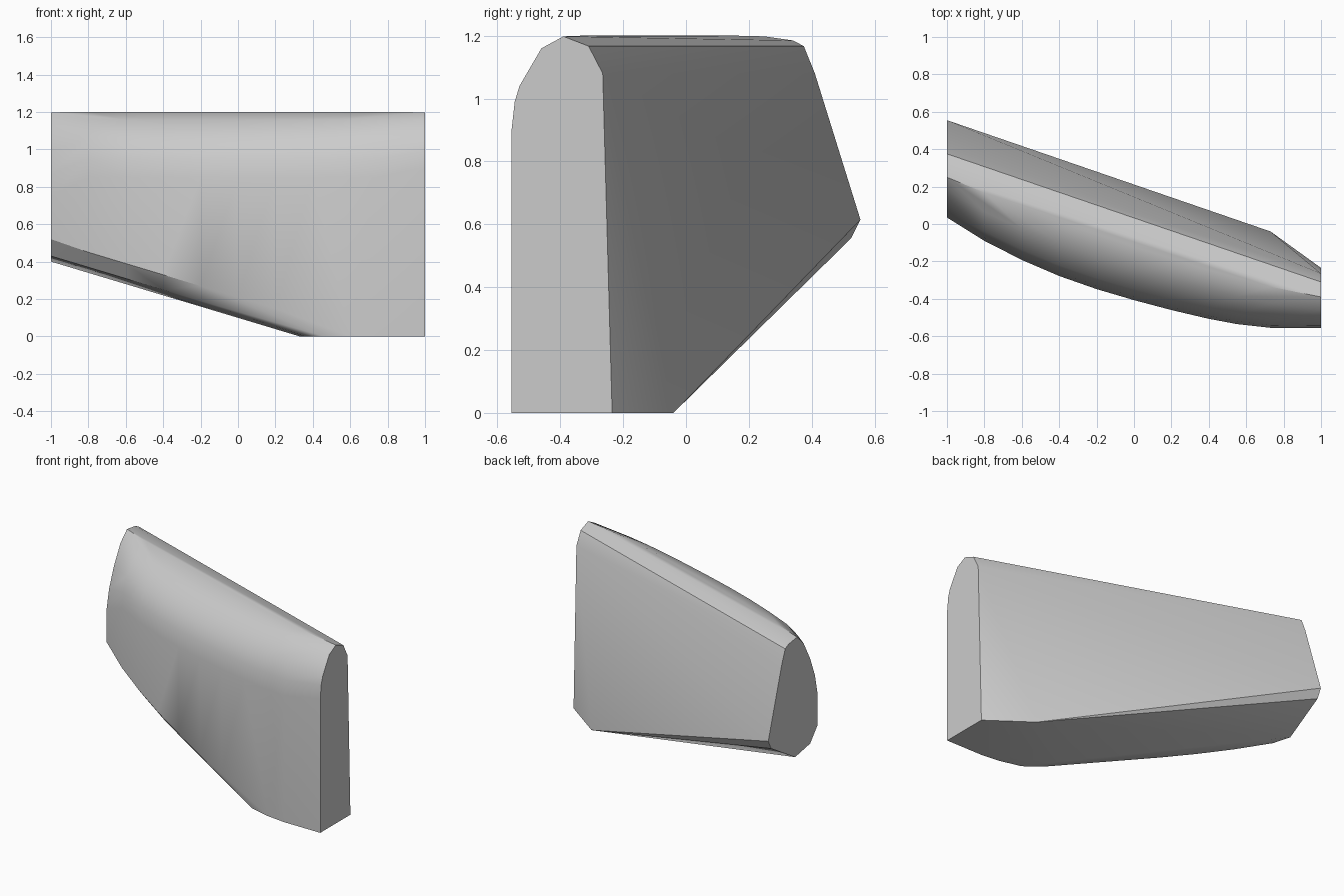
import bpy, bmesh

cube = bpy.data.objects.get("Cube")
if cube:
    bpy.data.objects.remove(cube, do_unlink=True)

grey = bpy.data.materials.new("plain_grey")
grey.use_nodes = True
colour = (0.6, 0.6, 0.6, 1)
grey.diffuse_color = colour
grey.node_tree.nodes["Principled BSDF"].inputs["Base Color"].default_value = colour


def lerp(a, b, t):
    return a + (b - a) * t


# End cross-sections as (y, z)
wide_end = [(-0.555, 0), (-0.555, 0.9), (-0.545, 0.99), (-0.53, 1.04), (-0.46, 1.16),
            (-0.39, 1.198), (-0.31, 1.167), (-0.265, 1.08), (-0.235, 0)]
narrow_end = [(0.035, 0.52), (0.035, 0.75), (0.06, 0.87), (0.11, 1.0), (0.18, 1.13),
              (0.25, 1.198), (0.34, 1.185), (0.375, 1.167), (0.41, 1.08),
              (0.555, 0.615), (0.525, 0.555), (0.27, 0.4), (0.11, 0.43)]
points = [(1, y, z) for y, z in wide_end] + [(-1, y, z) for y, z in narrow_end]

# Flat underside
points += [(0.73, -0.04, 0), (0.33, -0.33, 0), (0.36, -0.43, 0),
           (0.46, -0.505, 0), (0.6, -0.54, 0), (0.73, -0.555, 0)]

# Bowed front wall: outline as (x, y), rounded at the shoulder and lower edge
outline = [(-0.8, -0.09), (-0.6, -0.192), (-0.4, -0.278), (-0.2, -0.348), (0, -0.407),
           (0.2, -0.46), (0.4, -0.507), (0.55, -0.535), (0.73, -0.555)]
shoulder = [(0, 0.85), (0.04, 0.95), (0.13, 1.05), (0.39, 1.158), (0.65, 1.2)]
for x, front in outline:
    t = (x + 1) / 2
    crease = lerp(0.375, -0.31, t)
    for depth, z in shoulder:
        points.append((x, lerp(front, crease, depth), z))
    s = (x + 1) / 1.33
    if s < 1:
        base = lerp(0.4, 0, s)
        points.append((x, front, base + 0.11))
        points.append((x, front + 0.07, base + 0.03))

# Closed convex body
bm = bmesh.new()
for p in points:
    bm.verts.new(p)
hull = bmesh.ops.convex_hull(bm, input=bm.verts[:])
loose = {e for e in hull["geom_interior"] + hull["geom_unused"]
         if isinstance(e, bmesh.types.BMVert) and e.is_valid}
bmesh.ops.delete(bm, geom=list(loose), context="VERTS")
bmesh.ops.dissolve_limit(bm, angle_limit=0.01, verts=bm.verts[:], edges=bm.edges[:])
bmesh.ops.recalc_face_normals(bm, faces=bm.faces[:])

mesh = bpy.data.meshes.new("curved_panel")
bm.to_mesh(mesh)
bm.free()
mesh.materials.append(grey)
panel = bpy.data.objects.new("curved_panel", mesh)
bpy.context.collection.objects.link(panel)

bpy.ops.object.select_all(action="DESELECT")
panel.select_set(True)
bpy.context.view_layer.objects.active = panel
bpy.ops.object.shade_smooth_by_angle(angle=0.5)
